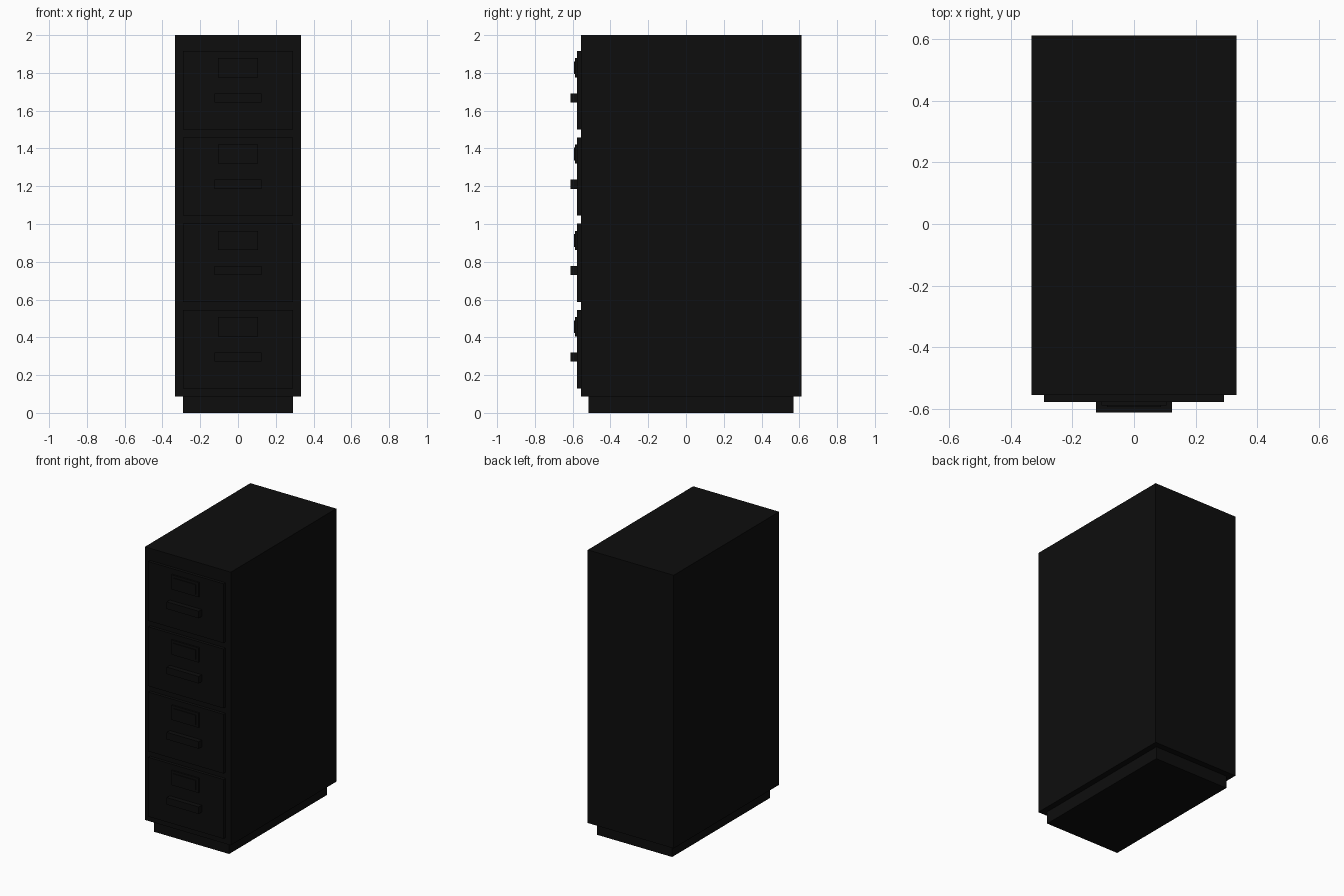
import bpy
import bmesh
from mathutils import Vector

cube = bpy.data.objects.get("Cube")
if cube:
    bpy.data.objects.remove(cube, do_unlink=True)

black = bpy.data.materials.new("black_paint")
black.use_nodes = True
colour = (0.004, 0.004, 0.004, 1)
black.diffuse_color = colour
black.node_tree.nodes["Principled BSDF"].inputs["Base Color"].default_value = colour


def box(name, half_width, y_range, z_range):
    """Box centred on x = 0, spanning the given depth and height."""
    size = Vector((2 * half_width, y_range[1] - y_range[0], z_range[1] - z_range[0]))
    centre = Vector((0, sum(y_range) / 2, sum(z_range) / 2))
    bm = bmesh.new()
    bmesh.ops.create_cube(bm, size=1)
    for v in bm.verts:
        v.co = v.co * size + centre
    mesh = bpy.data.meshes.new(name)
    bm.to_mesh(mesh)
    bm.free()
    mesh.materials.append(black)
    obj = bpy.data.objects.new(name, mesh)
    bpy.context.collection.objects.link(obj)
    return obj


# Cabinet shell on a recessed plinth
BODY_FRONT = -0.555
DRAWER_FRONT = -0.577
box("plinth", 0.292, (-0.515, 0.57), (0, 0.087))
box("cabinet_body", 0.333, (BODY_FRONT, 0.612), (0.087, 2))

# Four identical drawers, each with a label holder and a pull handle
for i in range(4):
    z = 0.13 + i * 0.457
    n = i + 1
    box(f"drawer_front_{n}", 0.292, (DRAWER_FRONT, BODY_FRONT), (z, z + 0.415))
    box(f"label_holder_{n}", 0.105, (-0.588, DRAWER_FRONT), (z + 0.275, z + 0.377))
    box(f"label_card_{n}", 0.088, (-0.594, -0.588), (z + 0.292, z + 0.36))
    box(f"handle_{n}", 0.124, (-0.612, DRAWER_FRONT), (z + 0.142, z + 0.191))
